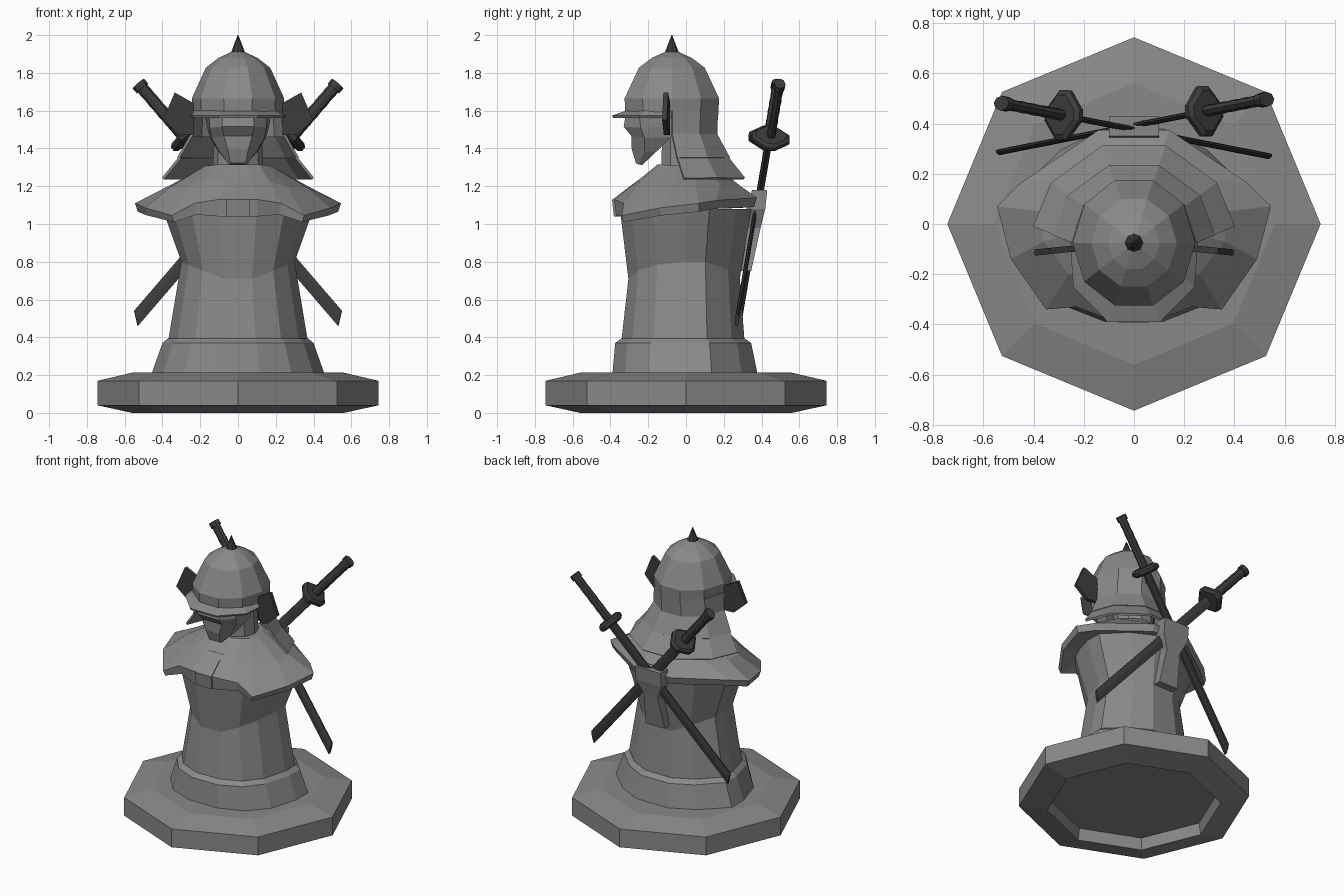
import bpy, bmesh, math
from mathutils import Vector, Matrix

if "Cube" in bpy.data.objects:
    bpy.data.objects.remove(bpy.data.objects["Cube"])


def material(name, v):
    m = bpy.data.materials.new(name)
    m.diffuse_color = (v, v, v, 1)
    m.use_nodes = True
    m.node_tree.nodes["Principled BSDF"].inputs["Base Color"].default_value = m.diffuse_color
    return m


GREY = material("stone grey", 0.25)
DARK = material("charcoal", 0.045)


def loft(name, rings, mat, closed=True, thick=0.0):
    """Skin a stack of point rings; open strips get a thickness."""
    bm = bmesh.new()
    vs = [[bm.verts.new(p) for p in r] for r in rings]
    n = len(vs[0])
    for a, b in zip(vs, vs[1:]):
        for i in range(n if closed else n - 1):
            j = (i + 1) % n
            bm.faces.new((a[i], a[j], b[j], b[i]))
    if closed:
        bm.faces.new(vs[0][::-1])
        bm.faces.new(vs[-1])
    bmesh.ops.recalc_face_normals(bm, faces=bm.faces)
    me = bpy.data.meshes.new(name)
    bm.to_mesh(me)
    bm.free()
    me.materials.append(mat)
    ob = bpy.data.objects.new(name, me)
    bpy.context.collection.objects.link(ob)
    if thick:
        mod = ob.modifiers.new("thickness", 'SOLIDIFY')
        mod.thickness = thick
        mod.offset = 0
    return ob


def ngon(r, z, n, cy=0.0, sx=1.0):
    return [(sx * r * math.cos(2 * math.pi * i / n), cy + r * math.sin(2 * math.pi * i / n), z)
            for i in range(n)]


def arc(radii, z, degs, cy=-0.075, sx=1.0):
    return [(sx * r * math.cos(math.radians(d)), cy + r * math.sin(math.radians(d)), z)
            for r, d in zip(radii, degs)]


def both(half):
    """Complete a right-hand half ring with its mirror image."""
    return half + [(-x, y, z) for x, y, z in reversed(half)]


def box_ring(hx, y0, y1, z):
    return [(-hx, y0, z), (hx, y0, z), (hx, y1, z), (-hx, y1, z)]


# Octagonal base, recessed underneath
loft("base", [ngon(r, z, 8) for r, z in
              [(.545, .08), (.56, 0), (.743, .04), (.743, .17), (.56, .213)]], GREY)

# Torso and skirt share one plan outline
PLAN = [(.25, -1), (.62, -.83), (.87, -.5), (1, .02), (1, .36), (.64, .78), (.27, 1)]


def body_ring(sx, front, back, z, rise=0.0):
    return both([(x * sx, -y * front if y < 0 else y * back, z + rise * x) for x, y in PLAN])


loft("skirt", [body_ring(.46, -.39, .38, .20), body_ring(.40, -.375, .345, .37),
               body_ring(.37, -.34, .31, .395)], GREY)
loft("torso", [body_ring(.37, -.342, .31, .38), body_ring(.30, -.305, .285, .68, .12),
               body_ring(.40, -.35, .345, 1.08)], GREY)

# Shoulder mantle: neck, shoulder, upper rim, lower rim
neck = [(.05, -.15, 1.315), (.11, -.13, 1.315), (.15, -.08, 1.31), (.17, -.02, 1.31),
        (.16, .05, 1.31), (.12, .11, 1.31), (.05, .15, 1.31)]
shoulder = [(.07, -.26, 1.225), (.17, -.25, 1.22), (.26, -.20, 1.20), (.36, -.07, 1.195),
            (.37, .05, 1.20), (.29, .18, 1.21), (.11, .29, 1.20)]
rim_top = [(.10, -.38, 1.13), (.23, -.33, 1.11), (.35, -.34, 1.045), (.49, -.14, 1.085),
           (.545, .07, 1.11), (.455, .16, 1.125), (.14, .375, 1.14)]
rim_low = [(.10, -.37, 1.04), (.22, -.32, 1.05), (.34, -.33, 1.01), (.48, -.13, 1.045),
           (.53, .07, 1.065), (.44, .15, 1.08), (.14, .36, 1.09)]
under = [(x * .75, y * .8, 1.085) for x, y, z in rim_low]
loft("shoulder_mantle", [both(r) for r in (neck, shoulder, rim_top, rim_low, under)], GREY)

# Chest clasp, upper and lower plates
loft("clasp_upper", [box_ring(.055, -.25, -.21, 1.235), box_ring(.062, -.388, -.34, 1.13)], GREY)
loft("clasp_lower", [box_ring(.062, -.392, -.34, 1.13), box_ring(.062, -.382, -.34, 1.04)], GREY)

# Neck and face mask with its slanting jaw
loft("neck", [ngon(.14, 1.2, 10, 0), ngon(.12, 1.56, 10, -.01)], GREY)
FACE = [[(.08, -.315, 1.60), (.155, -.25, 1.60), (.18, -.08, 1.60)],
        [(.085, -.33, 1.515), (.15, -.24, 1.51), (.165, -.075, 1.52)],
        [(.075, -.29, 1.467), (.14, -.22, 1.455), (.15, -.077, 1.46)],
        [(.055, -.287, 1.395), (.10, -.22, 1.385), (.105, -.155, 1.385)],
        [(.04, -.265, 1.322), (.045, -.25, 1.315), (.04, -.232, 1.312)]]
loft("face_mask", [both(r) for r in FACE], GREY)

# Ten-sided helmet dome, finial and back wall
loft("helmet_dome", [ngon(r, z, 10, -.075, .93) for r, z in
                     [(.258, 1.57), (.263, 1.665), (.183, 1.828), (.11, 1.88), (.035, 1.912)]],
     GREY)
loft("finial", [ngon(r, z, 8, -.075) for r, z in [(.038, 1.905), (.002, 2.0)]], DARK)
BACK = [0, 36, 72, 108, 144, 180]
loft("helmet_back", [arc([.25] * 6, 1.60, BACK, sx=.95), arc([.245] * 6, 1.46, BACK)],
     GREY, False, .015)

# Flaring neck guard in two tiers, each open at the front
TIER = [[0, 36, 72, 108, 144, 180], [5, 36, 72, 108, 144, 175], [9, 36, 72, 108, 144, 171]]
for i, (r0, z0, r1, z1) in enumerate([(.245, 1.475, .318, 1.347), (.308, 1.352, .402, 1.24)]):
    loft(f"neck_guard_{i + 1}", [arc([r0] * 6, z0, TIER[i]), arc([r1] * 6, z1, TIER[i + 1])],
         GREY, False, .015)

# Visor
FRONT = [180, 216, 252, 288, 324, 360]
loft("visor", [arc([.23] * 6, 1.60, FRONT),
               arc([.25, .295, .33, .33, .295, .25], 1.568, FRONT)], GREY, False, .014)

# Helmet side wings
WING = [(.235, 1.64), (.335, 1.696), (.397, 1.55), (.31, 1.47), (.235, 1.47)]
for s, side in ((1, "right"), (-1, "left")):
    loft(f"helmet_wing_{side}",
         [[(s * x, y - .1 * (x - .235), z) for x, z in WING] for y in (-.11, -.085)], DARK)

# Holder on the back where the swords cross
loft("sword_holder", [box_ring(*v) for v in
                      [(.10, .35, .43, 1.18), (.10, .32, .42, 1.08),
                       (.055, .28, .395, .98), (.075, .25, .345, .75)]], GREY)

# Crossed swords: local z runs up the grip, origin at the guard
Z = Vector((1.065, .21, 1.24)).normalized()
Y = (Vector((0, 1, 0)) - Z * Z.y).normalized()
X = Y.cross(Z)
ROT = Matrix((X, Y, Z)).transposed()


def sword_part(name, rings, s):
    def place(p):
        q = ROT @ Vector(p) + Vector((.279, .44 + s * .008, 1.454))
        return (q.x * s, q.y, q.z)
    loft(name, [[place(p) for p in r] for r in rings], DARK)


def oval(rx, ry, z):
    return [(x * rx, y * ry, z) for x, y, _ in ngon(1, 0, 8)]


GUARD = [(.09, -.022), (.09, .022), (.025, .1), (-.025, .1),
         (-.09, .022), (-.09, -.022), (-.025, -.1), (.025, -.1)]
for s, side in ((1, "right"), (-1, "left")):
    grip = [oval(*((.033, .024) if i % 2 else (.031, .022)), .01 + i * .035) for i in range(11)]
    sword_part(f"sword_grip_{side}", grip, s)
    sword_part(f"sword_pommel_{side}", [oval(.04, .03, .35), oval(.04, .03, .385)], s)
    sword_part(f"sword_guard_{side}",
               [[(x * k, y * k, z) for x, y in GUARD]
                for k, z in ((.8, -.024), (1, -.01), (1, .01), (.8, .024))], s)
    # Blade with a slanted tip
    sword_part(f"sword_blade_{side}",
               [[(-.034, -.004, a), (0, -.011, (a + b) / 2), (.034, -.008, b),
                 (.034, .008, b), (0, .011, (a + b) / 2), (-.034, .004, a)]
                for a, b in ((0, 0), (-1.243, -1.293))], s)
